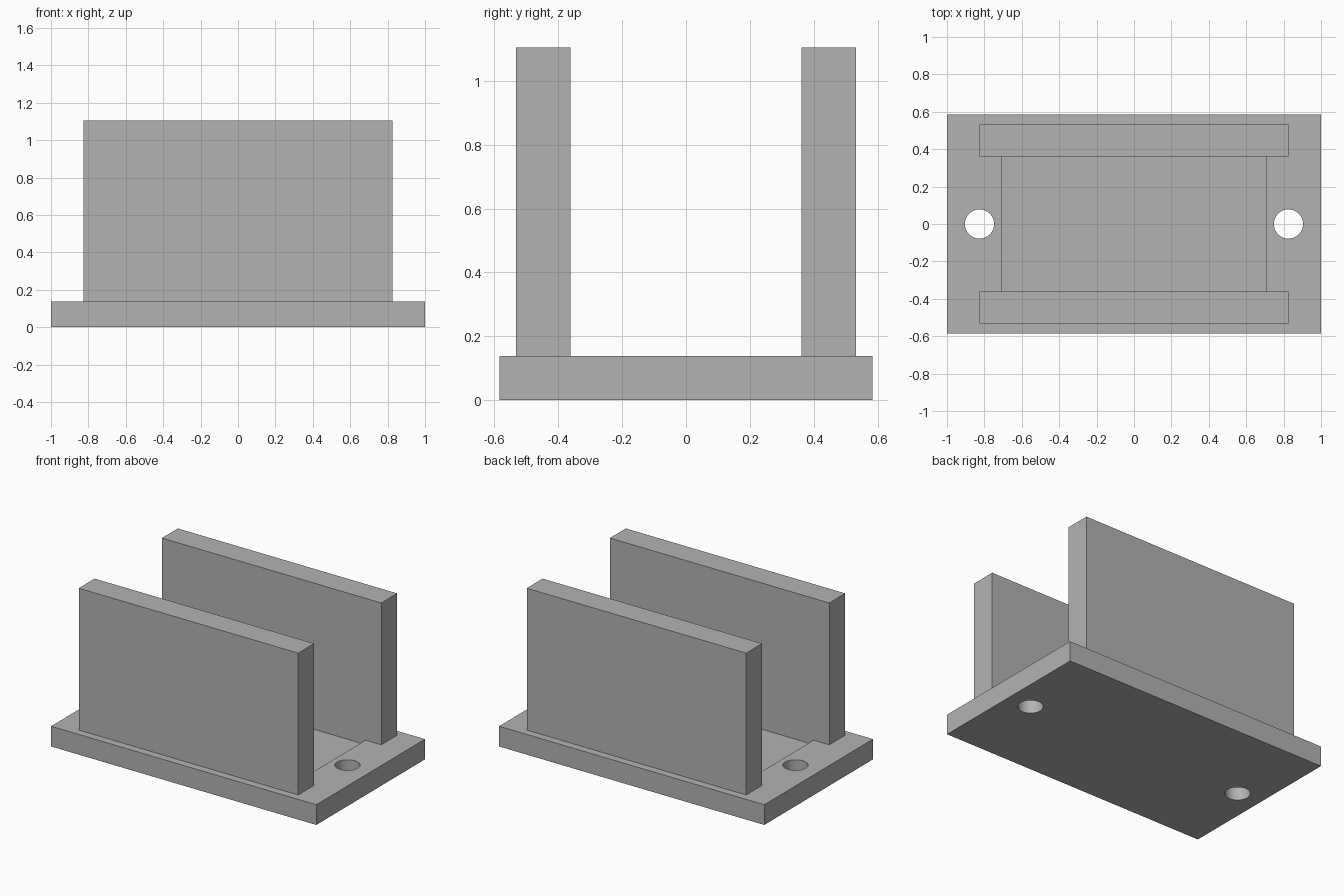
import bpy
import math

cube = bpy.data.objects.get("Cube")
if cube:
    bpy.data.objects.remove(cube, do_unlink=True)

LENGTH, WIDTH, BASE_H = 2.0, 1.17, 0.138
WALL_LENGTH, WALL_IN, WALL_OUT, TOP = 1.654, 0.362, 0.533, 1.105
POCKET_LENGTH, POCKET_DEPTH = 1.416, 0.03
HOLE_X, HOLE_R = 0.826, 0.078

grey = bpy.data.materials.new("plain grey")
grey.use_nodes = True
grey.diffuse_color = (0.45, 0.45, 0.45, 1)
bsdf = next(n for n in grey.node_tree.nodes if n.type == 'BSDF_PRINCIPLED')
bsdf.inputs["Base Color"].default_value = grey.diffuse_color


def finish(obj, name):
    obj.name = name
    obj.data.materials.append(grey)
    return obj


def box(name, size, centre):
    bpy.ops.mesh.primitive_cube_add(size=1, location=centre)
    obj = bpy.context.object
    obj.scale = size
    bpy.ops.object.transform_apply(location=False, rotation=False, scale=True)
    return finish(obj, name)


def cut(target, cutter):
    cutter.hide_render = True
    mod = target.modifiers.new("cut", 'BOOLEAN')
    mod.object = cutter
    mod.solver = 'EXACT'
    bpy.context.view_layer.objects.active = target
    bpy.ops.object.modifier_apply(modifier=mod.name)
    bpy.data.objects.remove(cutter, do_unlink=True)


# Base plate with a shallow pocket between the walls
base = box("base_plate", (LENGTH, WIDTH, BASE_H), (0, 0, BASE_H / 2))
cut(base, box("pocket_cutter", (POCKET_LENGTH, 2 * WALL_IN, 2 * POCKET_DEPTH),
              (0, 0, BASE_H)))

# Screw holes at both ends
for side in (-1, 1):
    bpy.ops.mesh.primitive_cylinder_add(vertices=48, radius=HOLE_R, depth=1,
                                        location=(side * HOLE_X, 0, 0))
    cut(base, finish(bpy.context.object, "hole_cutter"))

bpy.ops.object.select_all(action='DESELECT')
base.select_set(True)
bpy.context.view_layer.objects.active = base
bpy.ops.object.shade_smooth_by_angle(angle=math.radians(30))

# Upright walls
for name, side in (("front_wall", -1), ("back_wall", 1)):
    box(name, (WALL_LENGTH, WALL_OUT - WALL_IN, TOP - BASE_H),
        (0, side * (WALL_IN + WALL_OUT) / 2, (TOP + BASE_H) / 2))
